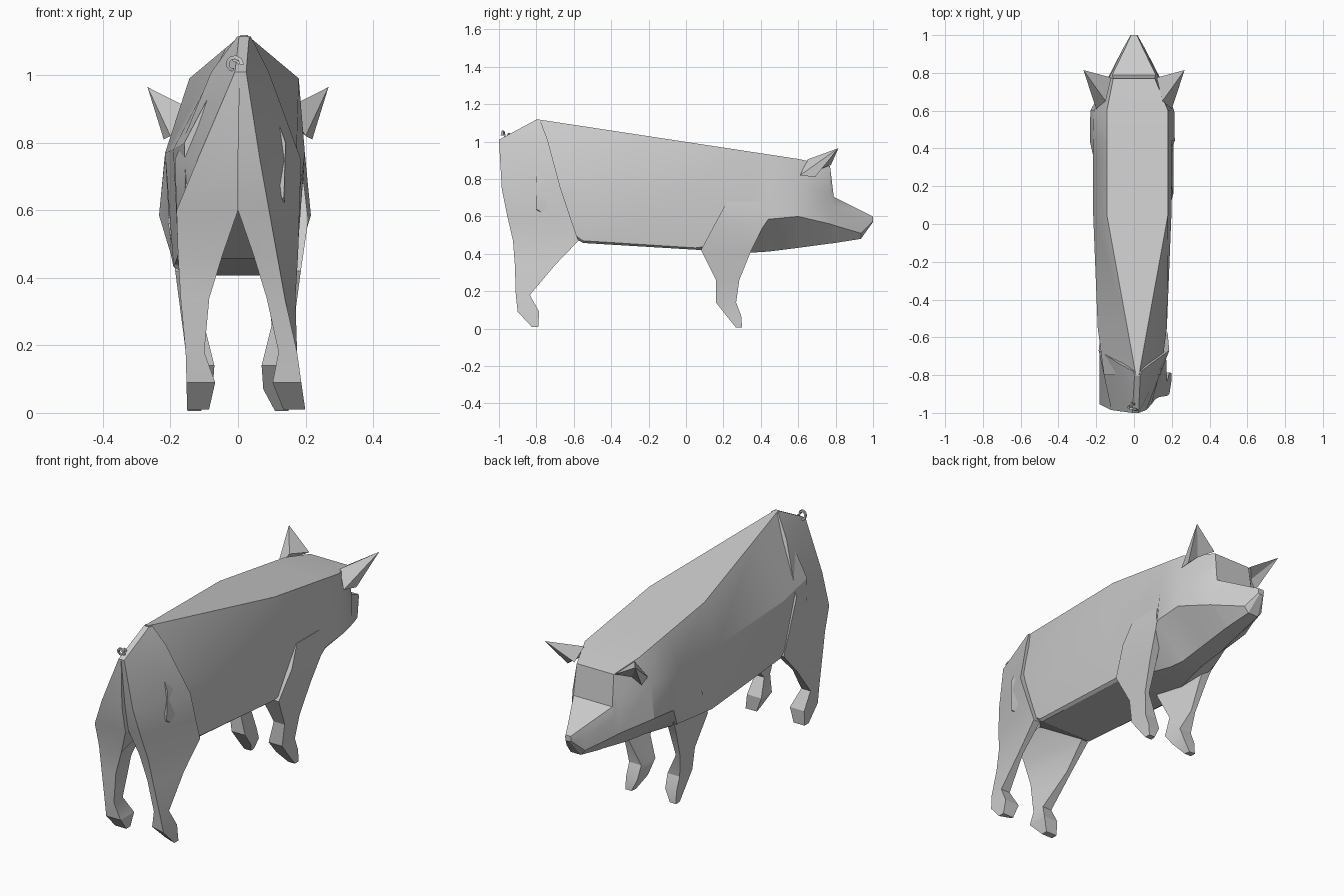
import bpy, bmesh, math

grey = bpy.data.materials.new("light_grey")
grey.diffuse_color = (0.6, 0.6, 0.6, 1)


def make(name, rings, faces=None):
    """Loft equal-length rings into a closed skin, or use the given faces."""
    bm = bmesh.new()
    rows = [[bm.verts.new(p) for p in r] for r in rings]
    if faces:
        for f in faces:
            bm.faces.new([rows[0][i] for i in f])
    else:
        n = len(rows[0])
        for a, b in zip(rows, rows[1:]):
            for i in range(n):
                j = (i + 1) % n
                bm.faces.new((a[i], a[j], b[j], b[i]))
        bm.faces.new(rows[0])
        bm.faces.new(rows[-1])
    bmesh.ops.remove_doubles(bm, verts=bm.verts, dist=0.0005)
    bmesh.ops.recalc_face_normals(bm, faces=bm.faces)
    me = bpy.data.meshes.new(name)
    bm.to_mesh(me)
    bm.free()
    ob = bpy.data.objects.new(name, me)
    bpy.context.collection.objects.link(ob)
    me.materials.append(grey)
    bpy.ops.object.select_all(action='DESELECT')
    ob.select_set(True)
    bpy.context.view_layer.objects.active = ob
    bpy.ops.object.shade_smooth_by_angle(angle=math.radians(25))
    return ob


def mix(a, b, t):
    return a + (b - a) * t


# Trunk: y, then (half width, z) for flank, lower side and belly; the back is a rule
trunk = [
    (-0.80, 0.15, 0.80, 0.145, 0.64, 0.10, 0.60),
    (-0.55, 0.183, 0.78, 0.168, 0.47, 0.155, 0.458),
    (0.05, 0.207, 0.77, 0.182, 0.432, 0.165, 0.422),
    (0.36, 0.207, 0.76, 0.19, 0.47, 0.07, 0.407),
    (0.44, 0.207, 0.77, 0.225, 0.585, 0.055, 0.412),
    (0.60, 0.203, 0.78, 0.222, 0.60, 0.055, 0.432),
]
# Head: same layout, preceded by the top's half width and z
head = [
    (0.11, 0.87, 0.77, 0.135, 0.72, 0.14, 0.56, 0.045, 0.455),
    (0.115, 0.705, 0.79, 0.125, 0.65, 0.13, 0.553, 0.045, 0.457),
    (0.045, 0.632, 0.935, 0.055, 0.58, 0.055, 0.51, 0.03, 0.48),
    (0.015, 0.60, 1.0, 0.018, 0.59, 0.016, 0.575, 0.01, 0.57),
]


def section(y, levels, shift_top, shift_low):
    left, right = [], []
    for i, (w, z) in enumerate(levels):
        s = shift_low if i else shift_top
        left.append((s - w, y, z))
        right.append((s + w, y, z))
    return left + right[::-1]


rings = []
for y, *v in trunk:
    # Flat back panel: widens from the rump peak to mid-length, sloping to the head
    w = 0.008 + 0.154 * min(1, (y + 0.8) / 0.85)
    z = 1.12 - 0.152 * (y + 0.8)
    rings.append(section(y, [(w, z)] + list(zip(v[::2], v[1::2])), 0.018, -0.009))
for w, z, y, *v in head:
    rings.append(section(y, [(w, z)] + list(zip(v[::2], v[1::2])), 0, 0))
make("body", rings)

# Legs: z, rear y, front y, inner half-distance, outer half-distance
hind = [(1.115, -0.805, -0.78, 0.00, 0.02), (1.01, -1.0, -0.74, 0.00, 0.085),
        (0.75, -0.985, -0.67, 0.00, 0.187), (0.60, -0.955, -0.62, 0.00, 0.182),
        (0.47, -0.925, -0.575, 0.045, 0.178), (0.34, -0.915, -0.70, 0.085, 0.17),
        (0.18, -0.91, -0.835, 0.11, 0.165), (0.09, -0.90, -0.785, 0.085, 0.17),
        (0.01, -0.825, -0.79, 0.11, 0.175)]
front = [(0.68, 0.22, 0.412, 0.12, 0.195), (0.57, 0.16, 0.425, 0.10, 0.208),
         (0.42, 0.08, 0.35, 0.08, 0.186), (0.26, 0.16, 0.285, 0.10, 0.165),
         (0.14, 0.16, 0.268, 0.07, 0.15), (0.07, 0.215, 0.295, 0.075, 0.15),
         (0.005, 0.268, 0.30, 0.11, 0.15)]

for side, s in (("left", -1), ("right", 1)):
    # Hind legs with rump: a slanting ridge bevels the rear, hooves lean to the right
    leg = []
    for z, yb, yf, xi, xo in hind:
        ridge = max(0.015, min(xo, 0.2 - 0.18 * z if s > 0 else 0.45 - 0.44 * z))
        lean = 0.025 * max(0, 1 - z / 0.3)
        if z > 1:
            lean = 0.018 if z > 1.1 else 0.006
        inset = 0.025 if s > 0 and z < 0.9 else 0
        xf = mix(xi, xo, 0.7) if 0.2 < z < 0.5 else xi
        pts = [(xi, yb + inset), (ridge, yb), (xo, yf), (xf, yf)]
        leg.append([(s * x + lean, y, z) for x, y in pts])
    make(side + "_hind_leg", leg)
    # Front legs: wedge section, thin along the leading edge
    make(side + "_front_leg",
         [[(s * xi, yb, z), (s * xo, yb, z), (s * xo, yf, z),
           (s * mix(xi, xo, 0.6 if z > 0.2 else 0.1), yf, z)]
          for z, yb, yf, xi, xo in front])
    # Ears: pointed, flaring outward, with a dished front
    ear = [(s * 0.15, 0.65, 0.905), (s * 0.20, 0.61, 0.82), (s * 0.22, 0.69, 0.81),
           (s * 0.12, 0.775, 0.875), (s * 0.268, 0.815, 0.965), (s * 0.175, 0.71, 0.85)]
    make(side + "_ear", [ear],
         [(0, 1, 4), (1, 2, 4), (2, 5, 4), (5, 3, 4), (3, 0, 4), (0, 3, 5), (0, 5, 1), (1, 5, 2)])

# Curly tail: square tube winding along a small spiral
tail = []
for k in range(13):
    t = k / 12
    a = t * 2.6 * math.pi
    r = mix(0.024, 0.012, t)
    w = mix(0.006, 0.003, t)
    x, y, z = -0.012 + r * math.cos(a), mix(-0.985, -0.945, t), 1.032 + r * math.sin(a)
    tail.append([(x + w * u * math.cos(a), y + w * v, z + w * u * math.sin(a))
                 for u, v in ((-1, -1), (1, -1), (1, 1), (-1, 1))])
make("tail", tail)
